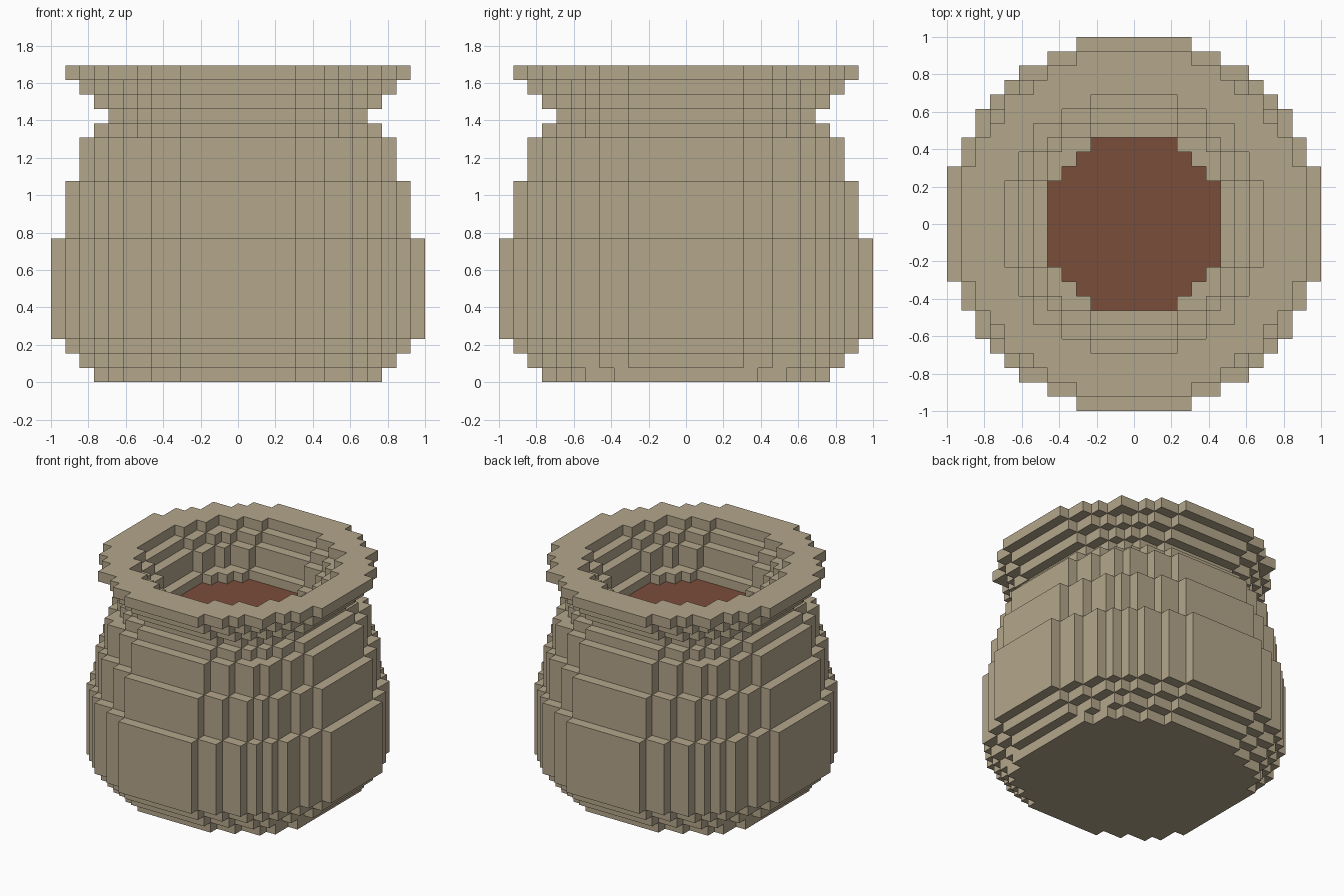
import bpy
import bmesh
from mathutils import Vector

if "Cube" in bpy.data.objects:
    bpy.data.objects.remove(bpy.data.objects["Cube"], do_unlink=True)

U = 2 / 26  # size of one block


def material(name, rgb):
    m = bpy.data.materials.new(name)
    m.use_nodes = True
    m.diffuse_color = (*rgb, 1)
    m.node_tree.nodes["Principled BSDF"].inputs["Base Color"].default_value = (*rgb, 1)
    return m


clay = material("tan_clay", (0.456, 0.381, 0.258))
brown = material("brown_filling", (0.195, 0.074, 0.042))


def disc(radius):
    """Half widths, row by row, of a blocky disc."""
    rows = []
    for j in range(int(radius)):
        rows.append(sum((i + .5) ** 2 + (j + .5) ** 2 <= radius ** 2
                        for i in range(int(radius))))
    return rows


def outline(rows):
    """Stepped closed outline mirrored from one quarter."""
    q = []
    for j, w in enumerate(rows):
        if j == 0:
            continue
        if w != rows[j - 1]:
            q += [(rows[j - 1], j), (w, j)]
    q.append((rows[-1], len(rows)))
    left = [(-x, y) for x, y in reversed(q)]
    top = q + left
    return top + [(-x, -y) for x, y in top]


def add_layer(bm, z0, z1, outer, inner=None):
    """Extrude a stepped disc or ring between two block heights."""
    edges = []
    for rows in filter(None, (outer, inner)):
        vs = [bm.verts.new((x * U, y * U, z0 * U)) for x, y in outline(rows)]
        edges += [bm.edges.new((vs[i - 1], vs[i])) for i in range(len(vs))]
    cap = bmesh.ops.triangle_fill(bm, edges=edges, use_beauty=True,
                                  use_dissolve=False, normal=(0, 0, 1))
    faces = [f for f in cap["geom"] if isinstance(f, bmesh.types.BMFace)]
    ext = bmesh.ops.extrude_face_region(bm, geom=faces, use_keep_orig=True)
    verts = [v for v in ext["geom"] if isinstance(v, bmesh.types.BMVert)]
    bmesh.ops.translate(bm, verts=verts, vec=Vector((0, 0, (z1 - z0) * U)))


def build(name, mat, layers):
    bm = bmesh.new()
    for layer in layers:
        add_layer(bm, *layer)
    bmesh.ops.recalc_face_normals(bm, faces=bm.faces[:])
    me = bpy.data.meshes.new(name)
    bm.to_mesh(me)
    bm.free()
    me.materials.append(mat)
    ob = bpy.data.objects.new(name, me)
    bpy.context.collection.objects.link(ob)


# Stepped discs, named by their radius in blocks
foot = [10] * 5 + [9, 9, 8, 6, 4]
wide13, wide12, wide11 = disc(13), disc(12.2), disc(11.38)
lip12, lip11, lip10, lip9 = disc(12.05), disc(11.1), disc(10.15), disc(9.32)
hole9 = [9, 9, 9, 8, 8, 7, 7, 5, 3]
hole8, hole7, hole6 = disc(8.1), disc(7.15), disc(6.1)

# Rounded belly of the pot
build("pot_body", clay, [
    (0, 1, foot),
    (1, 2, wide11),
    (2, 3, wide12),
    (3, 10, wide13),
    (10, 14, wide12),
    (14, 17, wide11),
])

# Narrow neck
build("pot_neck", clay, [
    (17, 18, lip10, hole6),
    (18, 19, lip9, hole7),
    (19, 20, lip10, hole7),
])

# Flared rim
build("pot_rim", clay, [
    (20, 21, lip11, hole8),
    (21, 22, lip12, hole9),
])

# Thin brown surface inside the mouth
build("pot_filling", brown, [(17, 17.1, hole6)])
